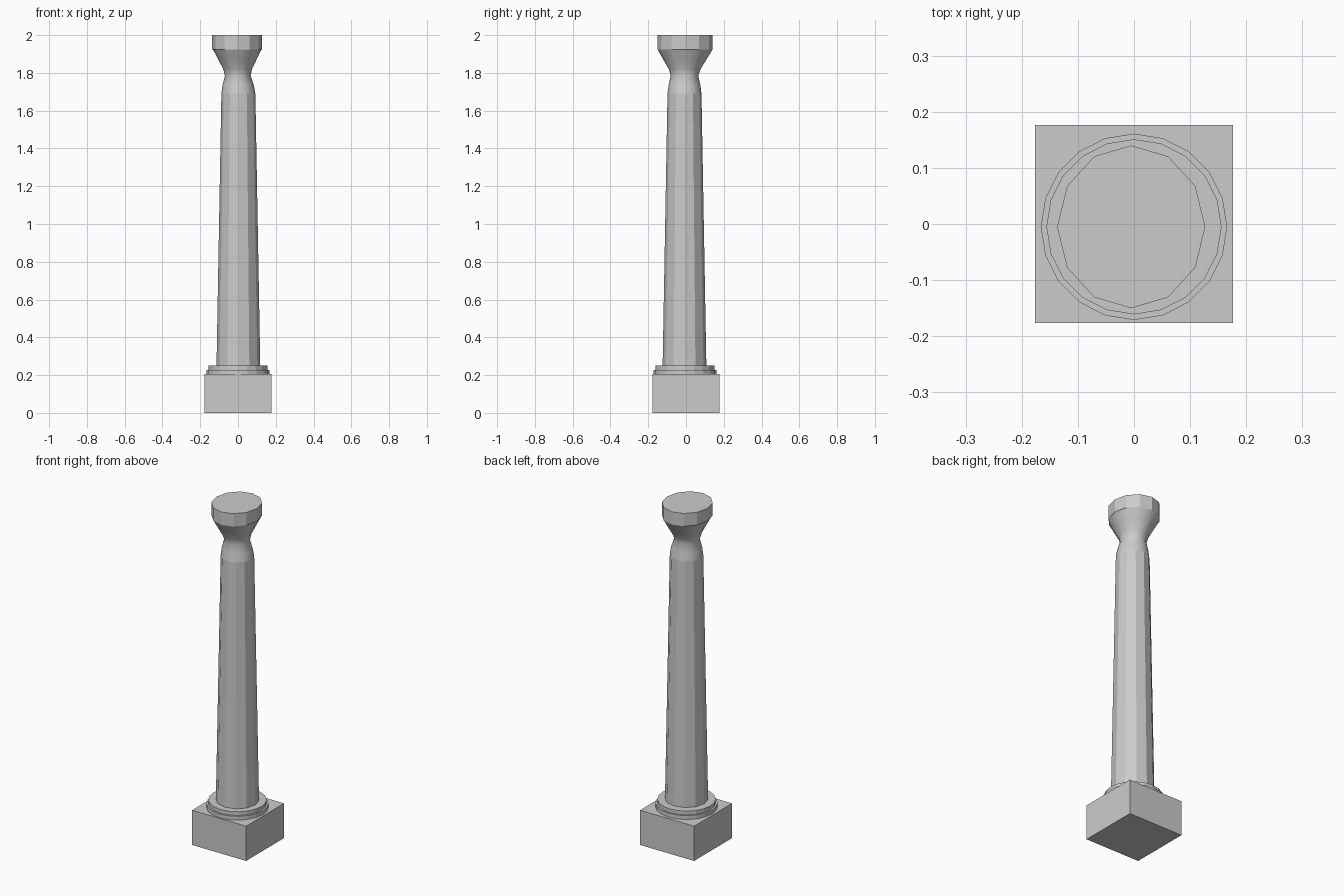
import bpy, bmesh, math

if "Cube" in bpy.data.objects:
    bpy.data.objects.remove(bpy.data.objects["Cube"])

def lathe(name, rings, sides, smooth=()):
    """Stack elliptical rings (z, rx, ry, cx, cy); bands listed in smooth get smooth shading."""
    bm = bmesh.new()
    loops = []
    for z, rx, ry, cx, cy in rings:
        loops.append([bm.verts.new((cx + rx * math.cos(2 * math.pi * i / sides),
                                    cy + ry * math.sin(2 * math.pi * i / sides), z))
                      for i in range(sides)])
    for b, (lo, hi) in enumerate(zip(loops, loops[1:])):
        for i in range(sides):
            j = (i + 1) % sides
            face = bm.faces.new((lo[i], lo[j], hi[j], hi[i]))
            face.smooth = b in smooth
    bm.faces.new(loops[0][::-1])
    bm.faces.new(loops[-1])
    mesh = bpy.data.meshes.new(name)
    bm.to_mesh(mesh)
    bm.free()
    obj = bpy.data.objects.new(name, mesh)
    bpy.context.collection.objects.link(obj)
    return obj

# Square plinth
bpy.ops.mesh.primitive_cube_add(size=1, location=(0, 0, 0.1025))
plinth = bpy.context.object
plinth.name = "plinth"
plinth.scale = (0.353, 0.353, 0.205)

# Two stepped base rings
lathe("base_ring_lower", [(z, 0.166, 0.166, 0, -0.005) for z in (0.20, 0.228)], 20)
lathe("base_ring_upper", [(z, 0.156, 0.156, 0, -0.005) for z in (0.22, 0.25)], 20)

# Faceted tapering shaft, smooth pinched neck, flared capital with a flat band
column = [
    (0.24, 0.116, 0.116, 0.002, -0.008),
    (1.69, 0.090, 0.090, 0.002, -0.008),
    (1.735, 0.083, 0.084, 0.001, -0.008),
    (1.785, 0.068, 0.073, -0.001, -0.008),
    (1.82, 0.076, 0.084, -0.002, -0.007),
    (1.87, 0.101, 0.114, -0.003, -0.006),
    (1.92, 0.126, 0.143, -0.004, -0.005),
    (1.925, 0.132, 0.145, -0.005, -0.005),
    (2.0, 0.132, 0.145, -0.005, -0.005),
]
lathe("column", column, 12, smooth=(1, 2, 3, 4, 5))
